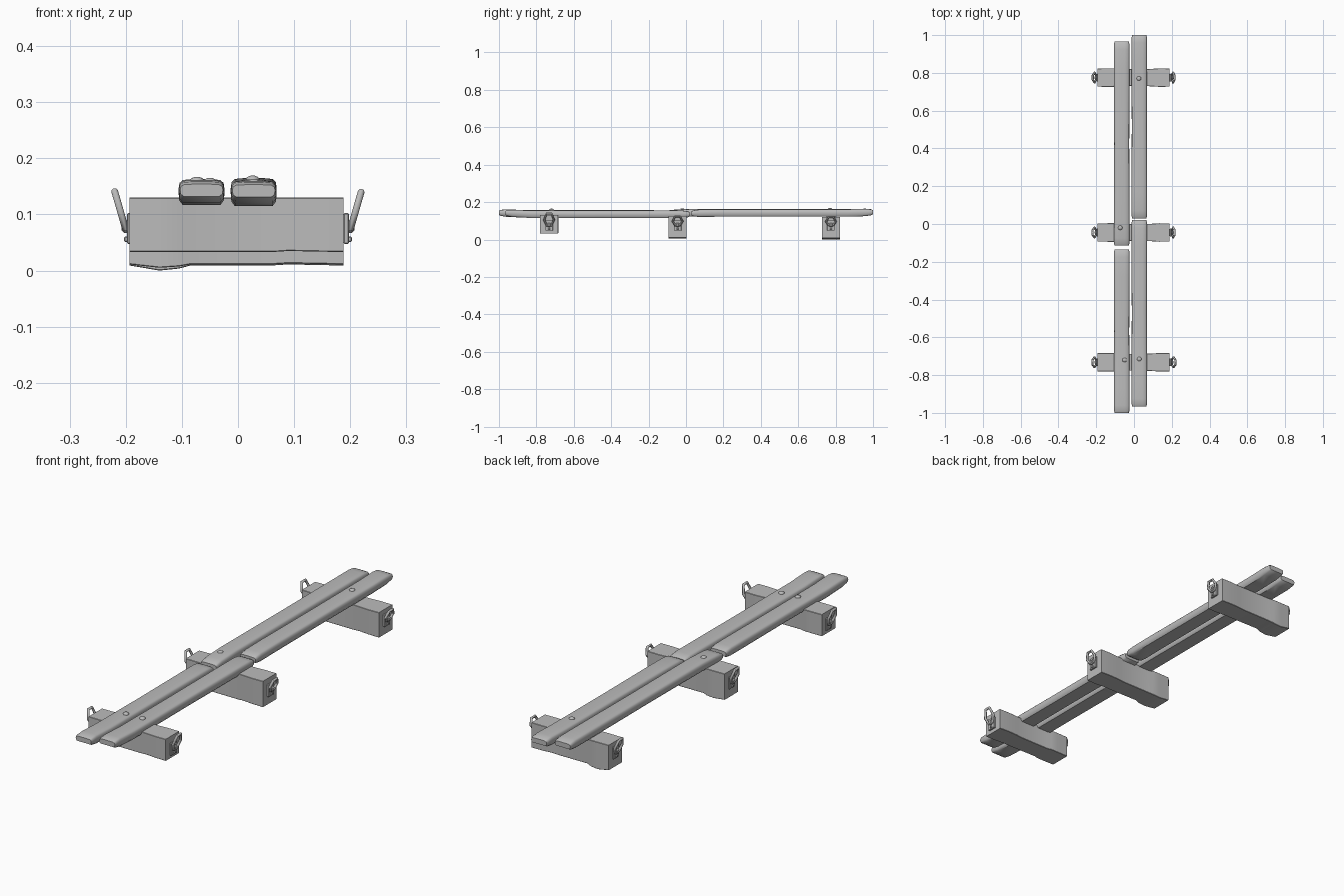
import bpy, bmesh, math
from mathutils import Vector, Matrix

if "Cube" in bpy.data.objects:
    bpy.data.objects.remove(bpy.data.objects["Cube"])

COLOUR = (0.5, 0.5, 0.5, 1)
grey = bpy.data.materials.new("weathered grey")
grey.use_nodes = True
grey.diffuse_color = COLOUR
grey.node_tree.nodes["Principled BSDF"].inputs["Base Color"].default_value = COLOUR


def finish(name, bm, angle=35):
    bmesh.ops.recalc_face_normals(bm, faces=bm.faces)
    mesh = bpy.data.meshes.new(name)
    bm.to_mesh(mesh)
    bm.free()
    ob = bpy.data.objects.new(name, mesh)
    bpy.context.collection.objects.link(ob)
    mesh.materials.append(grey)
    bpy.ops.object.select_all(action='DESELECT')
    ob.select_set(True)
    bpy.context.view_layer.objects.active = ob
    bpy.ops.object.shade_smooth_by_angle(angle=math.radians(angle))
    return ob


def loft(name, rings, angle=35, closed=False):
    """Skin a list of point rings, capping the ends unless closed."""
    bm = bmesh.new()
    loops = [[bm.verts.new(p) for p in ring] for ring in rings]
    n = len(loops[0])
    pairs = list(zip(loops, loops[1:]))
    if closed:
        pairs.append((loops[-1], loops[0]))
    else:
        bm.faces.new(loops[0])
        bm.faces.new(loops[-1])
    for a, b in pairs:
        for i in range(n):
            j = (i + 1) % n
            bm.faces.new((a[i], a[j], b[j], b[i]))
    return finish(name, bm, angle)


# Planks: rounded section swept along y, with worn, slightly raised ends
SECTION = [(-0.82, -1), (0.82, -1), (0.97, -0.6), (1, 0.1), (0.96, 0.65), (0.82, 0.92),
           (0.4, 1), (-0.4, 1), (-0.82, 0.92), (-0.96, 0.65), (-1, 0.1), (-0.97, -0.6)]


def plank(name, x, y0, y1, z0, zm, z1):
    rings = []
    stations = [(0, 0.93, 0.55), (0.01, 0.98, 0.8), (0.04, 1, 1), (0.14, 1, 1)]
    path = [(y0 + d, w, h, z0 + (zm - z0) * min(1, d / 0.14)) for d, w, h in stations]
    path.append(((y0 + y1) / 2, 0.97, 0.98, zm))
    path += [(y1 - d, w, h, z1 + (zm - z1) * min(1, d / 0.14)) for d, w, h in reversed(stations)]
    for y, w, h, z in path:
        rings.append([(x + 0.041 * w * sx, y, z + 0.02 * h * sz) for sx, sz in SECTION])
    loft(name, rings, 50)


plank("right_front_plank", -0.065, -1.0, -0.135, 0.143, 0.137, 0.137)
plank("right_back_plank", -0.065, -0.115, 0.965, 0.137, 0.143, 0.143)
plank("left_front_plank", 0.028, -0.965, 0.02, 0.142, 0.135, 0.135)
plank("left_back_plank", 0.028, 0.03, 1.0, 0.14, 0.142, 0.146)


# Sleepers: square timbers with a shallow hewn waist under the planks
def sleeper(name, y, bottom, top, sag):
    stations = [(-0.193, 0.048, 0), (-0.14, 0.049, -sag), (-0.105, 0.049, -sag * 0.6),
                (-0.085, 0.044, 0), (0.06, 0.045, 0), (0.09, 0.046, 0.002),
                (0.135, 0.049, 0.001), (0.188, 0.048, 0)]
    rings = []
    for x, half, dz in stations:
        b, c = bottom + dz, 0.0015
        rings.append([(x, y - half, b + c), (x, y - half + c, b), (x, y + half - c, b),
                      (x, y + half, b + c), (x, y + half, top - c), (x, y + half - c, top),
                      (x, y - half + c, top), (x, y - half, top - c)])
    loft(name, rings)


# Hardware: plate, eye and hanging link on each sleeper end
def box(name, centre, size, bevel=0.002):
    bm = bmesh.new()
    bmesh.ops.create_cube(bm, size=1, matrix=Matrix.Translation(centre) @ Matrix.Diagonal((*size, 1)))
    bmesh.ops.bevel(bm, geom=bm.edges[:], offset=bevel, segments=1, affect='EDGES')
    return finish(name, bm)


def link(name, base, side, wide, tall, lean, thick=0.006):
    """Six sided ring of round bar, leaning outwards from its base."""
    outline = [(-0.5, 0), (0.5, 0), (1, 0.45), (0.5, 1), (-0.5, 1), (-1, 0.45)]
    up = Vector((side * math.sin(lean), 0, math.cos(lean)))
    out = Vector((side * math.cos(lean), 0, -math.sin(lean)))
    mid = Vector(base) + up * tall / 2
    rings = []
    for a, b in outline:
        p = Vector(base) + Vector((0, a * wide, 0)) + up * (b * tall)
        radial = (p - mid).normalized()
        rings.append([p + (radial * math.cos(t) + out * math.sin(t)) * thick
                      for t in [k * math.tau / 8 for k in range(8)]])
    loft(name, rings, 50, closed=True)


def fitting(tag, y, side, top):
    box(tag + "_plate", (side * 0.193, y, 0.075), (0.01, 0.04, 0.055))
    box(tag + "_eye", (side * 0.2, y, 0.078), (0.016, 0.022, 0.022), 0.005)
    box(tag + "_stud", (side * 0.199, y, 0.056), (0.008, 0.01, 0.01))
    link(tag + "_link", (side * 0.201, y, 0.076), side, 0.026, top - 0.08, 0.28)


for tag, y, bottom, top, sag, link_right, link_left in (
        ("front", -0.732, 0.033, 0.13, 0, 0.148, 0.147),
        ("middle", -0.045, 0.011, 0.127, 0.006, 0.145, 0.13),
        ("back", 0.775, 0.009, 0.121, 0.009, 0.142, 0.126)):
    sleeper(tag + "_sleeper", y, bottom, top, sag)
    fitting(tag + "_right", y, -1, link_right)
    fitting(tag + "_left", y, 1, link_left)


# Bolt heads: low domes on the planks
def bolt(name, x, y, z):
    rings = []
    for r, h in ((0.012, -0.008), (0.012, 0.003), (0.009, 0.006), (0.004, 0.008)):
        rings.append([(x + r * math.cos(k * math.tau / 10), y + r * math.sin(k * math.tau / 10), z + h)
                      for k in range(10)])
    loft(name, rings, 50)


bolt("back_bolt", 0.026, 0.77, 0.161)
bolt("middle_bolt", -0.073, -0.02, 0.159)
bolt("front_right_bolt", -0.05, -0.72, 0.157)
bolt("front_left_bolt", 0.028, -0.715, 0.155)
